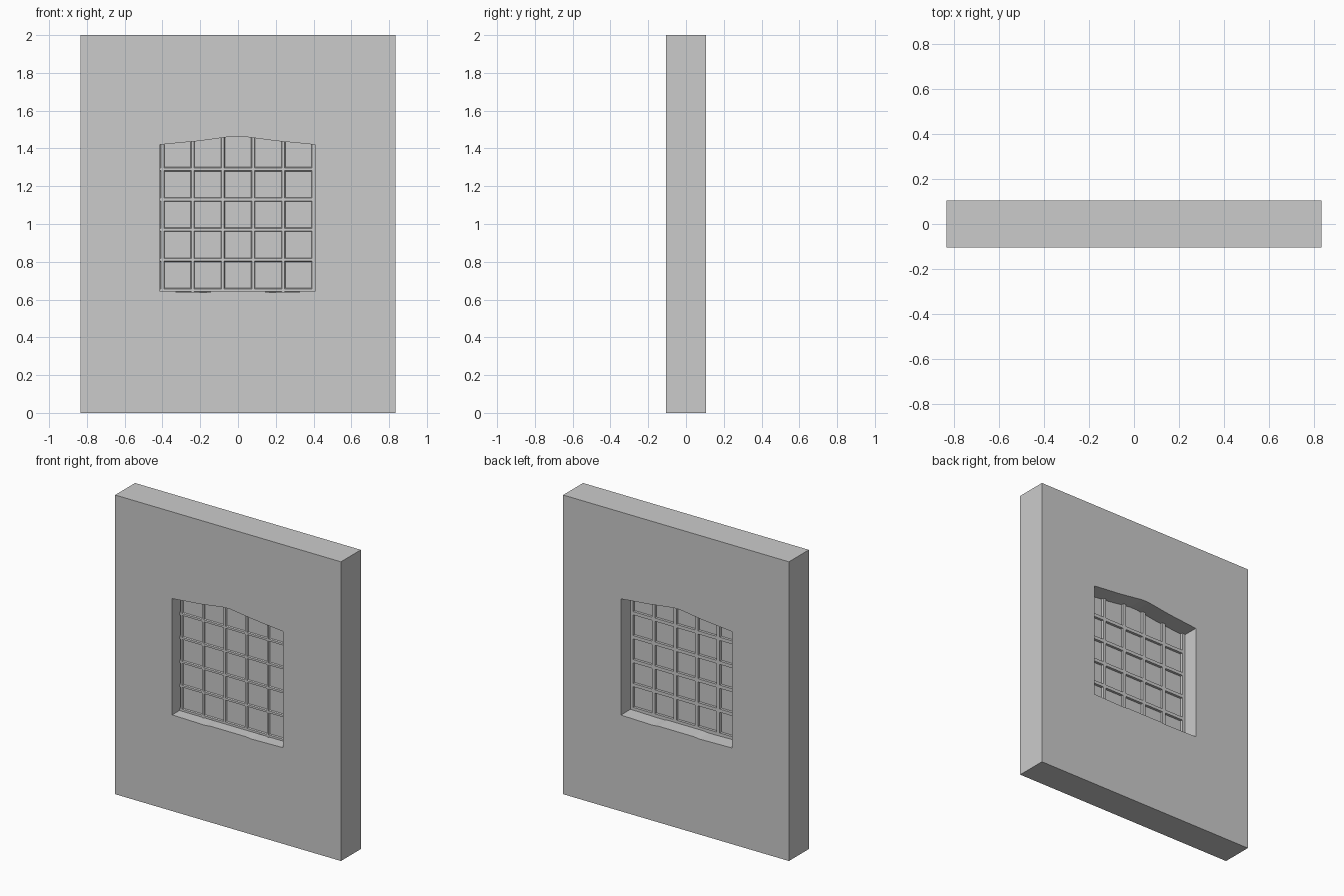
import bpy, bmesh

if "Cube" in bpy.data.objects:
    bpy.data.objects.remove(bpy.data.objects["Cube"])

def prism(name, pts, depth, axis="y"):
    """Extrude a closed 2D profile along an axis between depth[0] and depth[1]."""
    place = {"y": lambda a, b, d: (a, d, b),    # profile in x,z
             "z": lambda a, b, d: (a, b, d),    # profile in x,y
             "x": lambda a, b, d: (d, b, a)}[axis]  # profile in z,y
    bm = bmesh.new()
    lo, hi = ([bm.verts.new(place(a, b, d)) for a, b in pts] for d in depth)
    n = len(pts)
    bm.faces.new(lo)
    bm.faces.new(hi[::-1])
    for i in range(n):
        j = (i + 1) % n
        bm.faces.new((lo[i], hi[i], hi[j], lo[j]))
    bmesh.ops.recalc_face_normals(bm, faces=bm.faces)
    me = bpy.data.meshes.new(name)
    bm.to_mesh(me)
    bm.free()
    ob = bpy.data.objects.new(name, me)
    bpy.context.collection.objects.link(ob)
    return ob

def box(name, x, y, z):
    return prism(name, [(x[0], z[0]), (x[1], z[0]), (x[1], z[1]), (x[0], z[1])], y)

# Wall slab with a gently peaked window opening
wall = box("wall", (-0.835, 0.835), (-0.105, 0.105), (0, 2))
opening = [(-0.413, 0.643), (-0.17, 0.638), (-0.13, 0.643), (0.13, 0.643), (0.17, 0.638),
           (0.408, 0.643), (0.408, 1.42), (0.2, 1.44), (0.02, 1.464), (-0.03, 1.464),
           (-0.2, 1.44), (-0.413, 1.42)]
cutter = prism("opening_cutter", opening, (-0.3, 0.3))
cutter.hide_render = True
cutter.hide_viewport = True
cut = wall.modifiers.new("opening", "BOOLEAN")
cut.operation = "DIFFERENCE"
cut.solver = "EXACT"
cut.object = cutter

# Thin pane set just in front of the middle of the wall
box("pane", (-0.43, 0.43), (-0.02, -0.014), (0.62, 1.48))

# Glazing bars: chamfered at the front, deeper at the back
def bar_section(c):
    half = [(0.007, -0.028), (0.011, -0.02), (0.011, 0.003)]
    return [(c + u, y) for u, y in half] + [(c - u, y) for u, y in half[::-1]]

for i in range(6):
    prism(f"upright_bar_{i + 1}", bar_section(-0.4 + 0.16 * i), (0.62, 1.48), "z")
for i in range(5):
    prism(f"cross_bar_{i + 1}", bar_section(0.65 + 0.16 * i), (-0.43, 0.43), "x")
